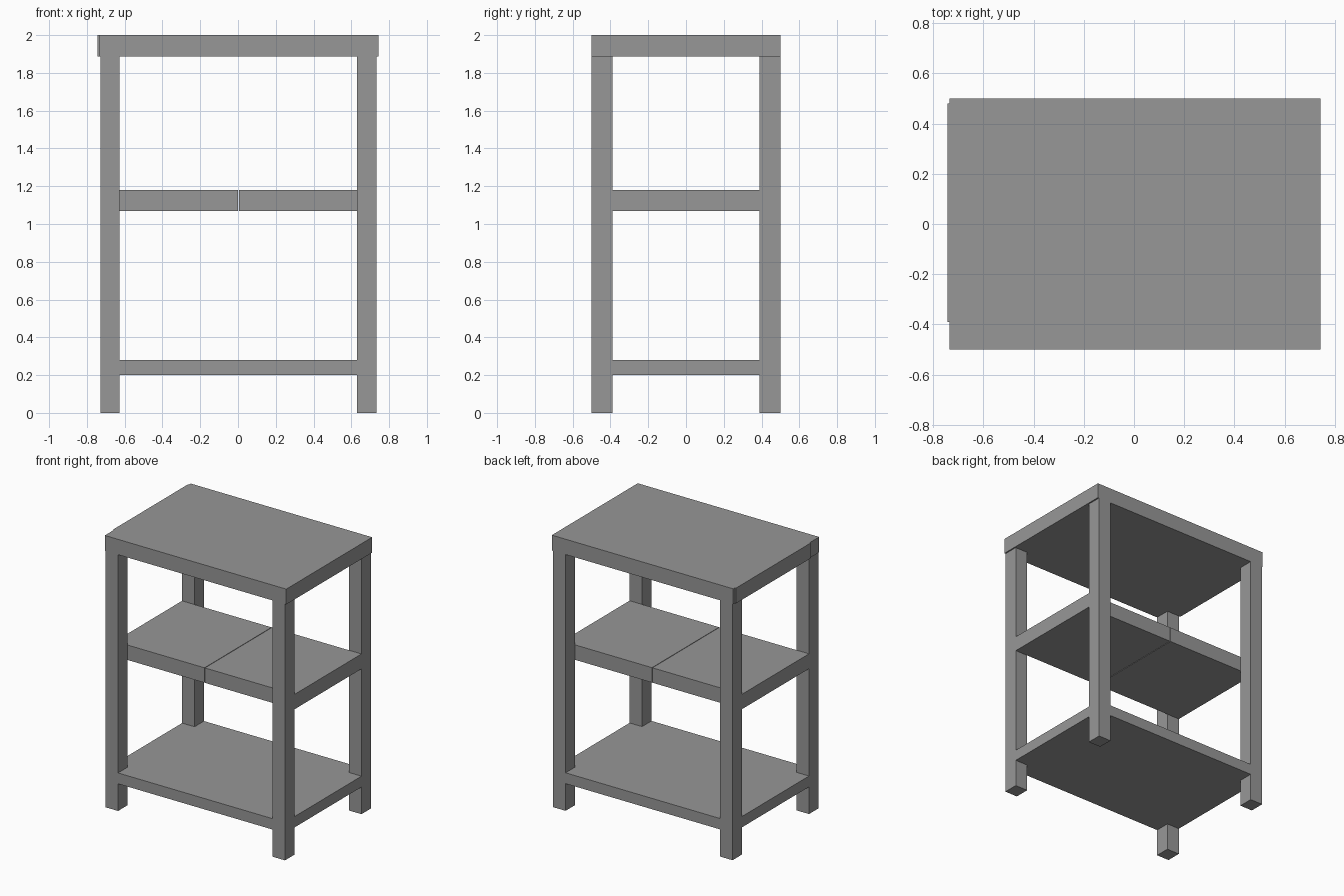
import bpy, bmesh

if "Cube" in bpy.data.objects:
    bpy.data.objects.remove(bpy.data.objects["Cube"])

grey = bpy.data.materials.new("dark_grey")
grey.diffuse_color = (0.31, 0.31, 0.31, 1)
grey.use_nodes = True
grey.node_tree.nodes["Principled BSDF"].inputs["Base Color"].default_value = grey.diffuse_color


def slab(name, outline, z0, z1):
    """Extrude a counter-clockwise plan outline from z0 up to z1."""
    bm = bmesh.new()
    base = bm.faces.new([bm.verts.new((x, y, z0)) for x, y in outline])
    new = bmesh.ops.extrude_face_region(bm, geom=[base], use_keep_orig=True)["geom"]
    for v in new:
        if isinstance(v, bmesh.types.BMVert):
            v.co.z = z1
    bmesh.ops.recalc_face_normals(bm, faces=bm.faces)
    mesh = bpy.data.meshes.new(name)
    bm.to_mesh(mesh)
    bm.free()
    mesh.materials.append(grey)
    obj = bpy.data.objects.new(name, mesh)
    bpy.context.collection.objects.link(obj)
    return obj


def box(name, x0, x1, y0, y1, z0, z1):
    return slab(name, [(x0, y0), (x1, y0), (x1, y1), (x0, y1)], z0, z1)


# Outer and inner faces of the legs; the frame sits slightly right of centre
CX, XO, XI, YO, YI = 0.002, 0.731, 0.629, 0.50, 0.39
L, R, LI, RI = CX - XO, CX + XO, CX - XI, CX + XI
TOP_Z = 1.887

# Four square legs
for side, x0, x1 in (("left", L, LI), ("right", RI, R)):
    for end, y0, y1 in (("front", -YO, -YI), ("back", YI, YO)):
        box(f"{end}_{side}_leg", x0, x1, y0, y1, 0, TOP_Z)

# Table top with a thin edge strip on the left
box("table_top", -0.735, 0.743, -YO, YO, TOP_Z, 2.0)
box("left_edge_strip", -0.743, -0.735, -0.39, 0.48, TOP_Z, 2.0)

# Middle shelf in two halves with a hairline gap, set between front and back legs
GAP = 0.002
box("middle_shelf_left", L, CX - GAP, -YI, YI, 1.07, 1.18)
box("middle_shelf_right", CX + GAP, R, -YI, YI, 1.07, 1.18)

# Lower shelf flush with the legs, notched at its corners around them
slab("lower_shelf", [
    (LI, -YO), (RI, -YO), (RI, -YI), (R, -YI), (R, YI), (RI, YI),
    (RI, YO), (LI, YO), (LI, YI), (L, YI), (L, -YI), (LI, -YI),
], 0.20, 0.28)
